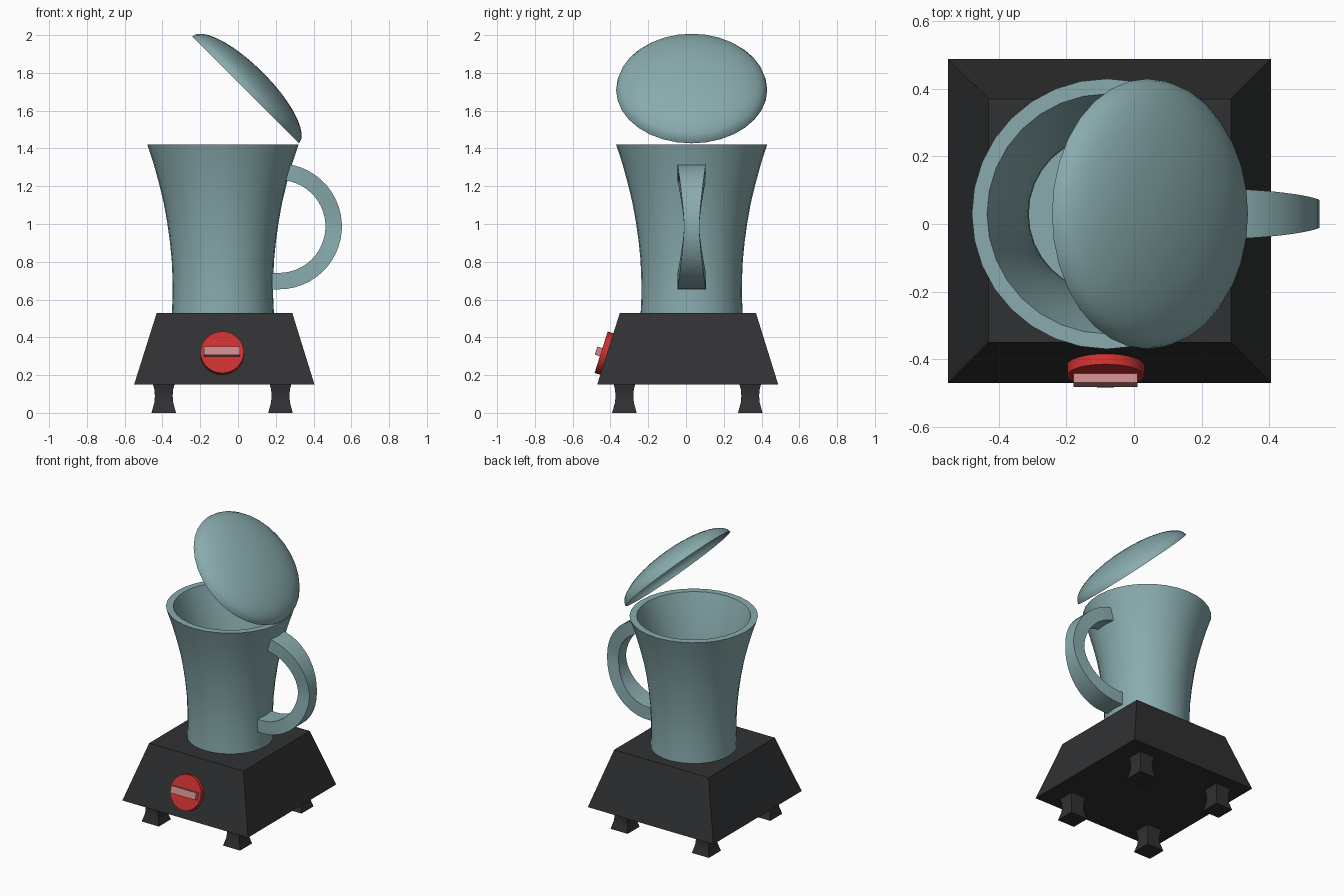
import bpy, bmesh, math
from mathutils import Matrix, Vector

if "Cube" in bpy.data.objects:
    bpy.data.objects.remove(bpy.data.objects["Cube"])


def material(name, rgb):
    m = bpy.data.materials.new(name)
    m.diffuse_color = (*rgb, 1)
    m.use_nodes = True
    m.node_tree.nodes["Principled BSDF"].inputs["Base Color"].default_value = m.diffuse_color
    return m


TEAL = material("teal", (0.25, 0.41, 0.42))
DARK = material("charcoal", (0.03, 0.031, 0.033))
RED = material("red", (0.6, 0.03, 0.03))
PINK = material("pink", (0.6, 0.25, 0.25))


def make(name, bm, mat, matrix=Matrix(), smooth=None, fix=True):
    if fix:
        bmesh.ops.recalc_face_normals(bm, faces=bm.faces)
    me = bpy.data.meshes.new(name)
    bm.to_mesh(me)
    bm.free()
    ob = bpy.data.objects.new(name, me)
    bpy.context.collection.objects.link(ob)
    me.materials.append(mat)
    ob.matrix_world = matrix
    if smooth:
        bpy.ops.object.select_all(action='DESELECT')
        ob.select_set(True)
        bpy.context.view_layer.objects.active = ob
        bpy.ops.object.shade_smooth_by_angle(angle=math.radians(smooth))
    return ob


def loft(rings, caps=True):
    """Skin a list of equal-length closed rings of points."""
    bm = bmesh.new()
    vr = [[bm.verts.new(p) for p in r] for r in rings]
    n = len(vr[0])
    for a, b in zip(vr, vr[1:]):
        for i in range(n):
            j = (i + 1) % n
            bm.faces.new((a[i], a[j], b[j], b[i]))
    if caps:
        bm.faces.new(vr[0][::-1])
        bm.faces.new(vr[-1])
    return bm


def circle(r, z, n=32):
    return [(r * math.cos(2 * math.pi * i / n), r * math.sin(2 * math.pi * i / n), z)
            for i in range(n)]


def rect(x0, x1, y0, y1, z):
    return [(x0, y0, z), (x1, y0, z), (x1, y1, z), (x0, y1, z)]


# Tapered base
make("base", loft([rect(-0.55, 0.405, -0.47, 0.488, 0.15),
                   rect(-0.43, 0.287, -0.35, 0.37, 0.53)]), DARK)

# Pinched feet
foot = [(0, 0.065), (0.025, 0.058), (0.055, 0.05), (0.09, 0.047), (0.125, 0.05), (0.155, 0.058)]
for sx, side in ((-1, "left"), (1, "right")):
    for sy, end in ((-1, "front"), (1, "back")):
        bm = loft([rect(-h, h, -h, h, z) for z, h in foot])
        make(f"{end}_{side}_foot", bm, DARK,
             Matrix.Translation((-0.084 + sx * 0.309, 0.007 + sy * 0.333, 0)), 40)

# Flared jug with wall thickness and inner floor
outer = [(0.27, 0.53), (0.266, 0.62), (0.267, 0.72), (0.271, 0.81), (0.281, 0.91),
         (0.295, 1.01), (0.313, 1.11), (0.337, 1.21), (0.367, 1.32), (0.40, 1.42)]
inner = [(r - 0.033 - 0.012 * (z - 0.53) / 0.89, max(z, 0.565)) for r, z in reversed(outer)]
make("jug", loft([circle(r, z) for r, z in outer + inner]), TEAL,
     Matrix.Translation((-0.08, 0.03, 0)), 40)

# Open lid: thin squashed dome, tilted 45 degrees
dome = [(0.4 * math.cos(a), 0.13 * math.sin(a))
        for a in (math.radians(10 * k) for k in range(9))]
bm = loft([circle(r, z) for r, z in dome], caps=False)
bm.verts.ensure_lookup_table()
tip = bm.verts.new((0, 0, 0.13))
last = list(bm.verts)[-33:-1]
for i in range(32):
    bm.faces.new((last[i], last[(i + 1) % 32], tip))
make("lid", bm, TEAL, Matrix.Translation((0.04, 0.03, 1.71)) @ Matrix.Rotation(math.pi / 4, 4, 'Y'),
     60, fix=False)

# Handle: flat arc that narrows towards its middle
CX, CZ, R0, R1 = 0.217, 0.987, 0.246, 0.333


def section(t, dx=0):
    h = 0.04 + 0.035 * abs(math.sin(t)) ** 1.4
    return [(CX + dx + r * math.cos(t), 0.03 + y, CZ + r * math.sin(t))
            for r, y in ((R0, -h), (R1, -h), (R1, h), (R0, h))]


a0, a1, n = math.radians(-90), math.radians(83), 24
rings = [section(a0, -0.037)] + [section(a0 + (a1 - a0) * k / n) for k in range(n + 1)]
make("handle", loft(rings), TEAL, smooth=40)

# Dial and its grip, lying on the sloped front (local z points out of the face)
slope = math.atan2(0.12, 0.38)
face = Matrix.Translation((-0.084, -0.417, 0.311)) @ Matrix.Rotation(math.pi / 2 - slope, 4, 'X')
make("dial", loft([circle(0.115, -0.01), circle(0.115, 0.034)]), RED, face, 40)
make("dial_grip", loft([rect(-0.095, 0.095, -0.023, 0.023, 0.03),
                        rect(-0.095, 0.095, -0.023, 0.023, 0.062)]), PINK, face)
